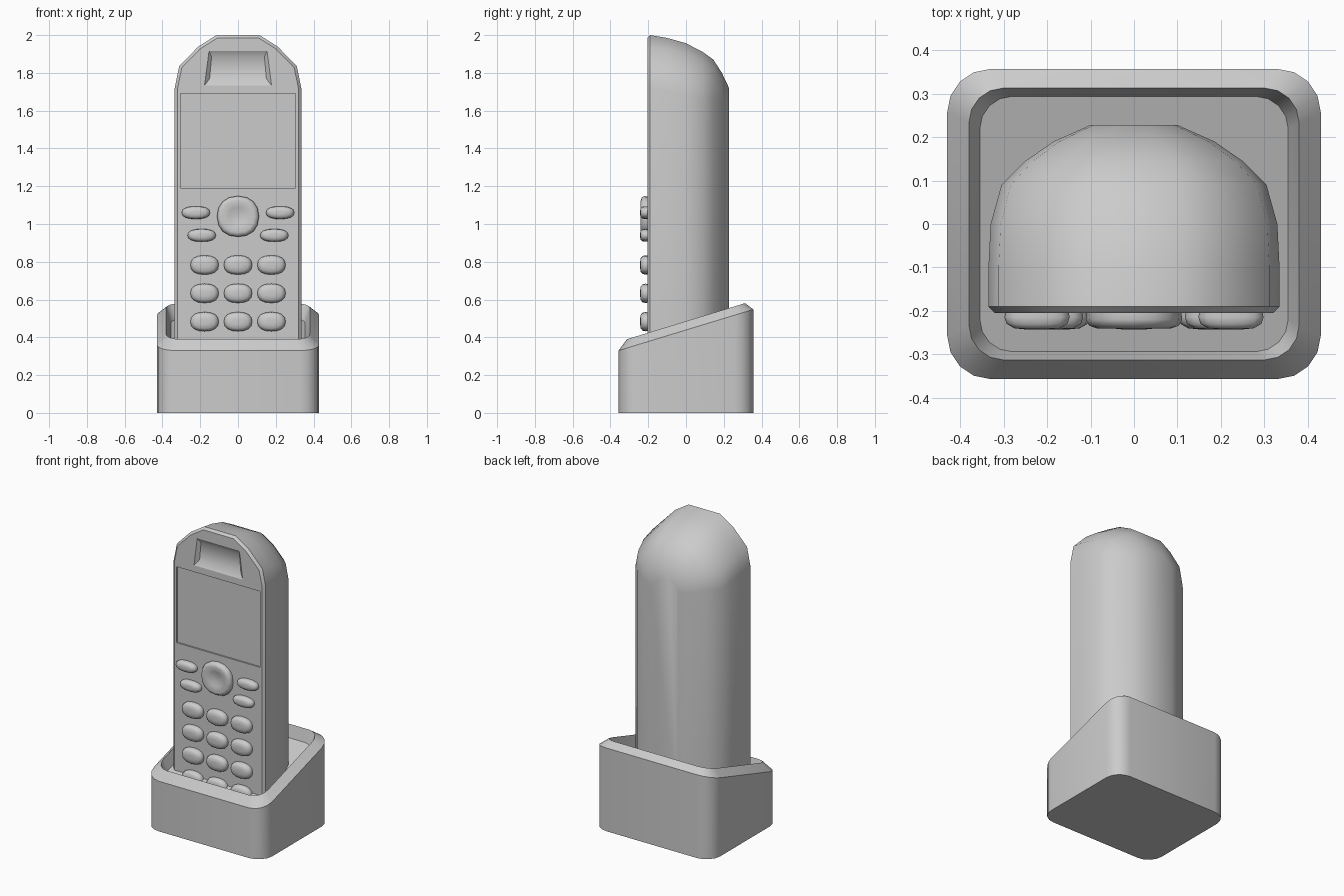
import bpy, bmesh, math
from mathutils import Vector

old = bpy.data.objects.get("Cube")
if old:
    bpy.data.objects.remove(old, do_unlink=True)

grey = bpy.data.materials.new("plain grey")
grey.use_nodes = True
grey.diffuse_color = (0.6, 0.6, 0.6, 1)
grey.node_tree.nodes["Principled BSDF"].inputs["Base Color"].default_value = (0.6, 0.6, 0.6, 1)


def loft(name, rings, angle=35):
    """Skin a closed solid through rings that have equal point counts."""
    bm = bmesh.new()
    loops = [[bm.verts.new(p) for p in ring] for ring in rings]
    for a, b in zip(loops, loops[1:]):
        for i in range(len(a)):
            j = (i + 1) % len(a)
            bm.faces.new((a[i], a[j], b[j], b[i]))
    bm.faces.new(loops[0])
    bm.faces.new(loops[-1])
    bmesh.ops.recalc_face_normals(bm, faces=bm.faces)
    mesh = bpy.data.meshes.new(name)
    bm.to_mesh(mesh)
    bm.free()
    mesh.materials.append(grey)
    ob = bpy.data.objects.new(name, mesh)
    bpy.context.collection.objects.link(ob)
    smooth(ob, angle)
    return ob


def smooth(ob, angle):
    bpy.ops.object.select_all(action='DESELECT')
    ob.select_set(True)
    bpy.context.view_layer.objects.active = ob
    bpy.ops.object.shade_smooth_by_angle(angle=math.radians(angle))


def carve(ob, cutter):
    """Cut a recess and discard the cutter."""
    mod = ob.modifiers.new("recess", 'BOOLEAN')
    mod.operation = 'DIFFERENCE'
    mod.solver = 'EXACT'
    mod.object = cutter
    bpy.context.view_layer.objects.active = ob
    bpy.ops.object.modifier_apply(modifier=mod.name)
    bpy.data.objects.remove(cutter, do_unlink=True)


# Handset: arched outlines stacked from the front to the rounded back
ARCH = [(1, 0), (0.93, 0.41), (0.63, 0.78), (0.34, 1)]
BASE = 0.25


def arch(y, w, top):
    rise = 0.28 * w / 0.335
    right = [(w, BASE)] + [(w * u, top - rise * (1 - v)) for u, v in ARCH]
    points = right + [(-x, z) for x, z in reversed(right)]
    return [(x, y, z) for x, z in points]


SECTIONS = [(-0.205, 0.32, 1.985), (-0.19, 0.335, 2.0), (-0.1, 0.335, 1.985),
            (0, 0.33, 1.957), (0.09, 0.305, 1.91), (0.145, 0.25, 1.87),
            (0.19, 0.185, 1.8), (0.228, 0.1, 1.72)]
handset = loft("handset_body", [arch(*s) for s in SECTIONS])


# Shallow screen recess and tapered earpiece dent
def panel(y, low, high, z0, z1):
    return [(-low, y, z0), (low, y, z0), (high, y, z1), (-high, y, z1)]


carve(handset, loft("screen_cutter", [panel(-0.25, 0.305, 0.305, 1.19, 1.69),
                                      panel(-0.195, 0.305, 0.305, 1.19, 1.69)]))
carve(handset, loft("earpiece_cutter", [panel(-0.207, 0.18, 0.155, 1.73, 1.92),
                                        panel(-0.185, 0.15, 0.14, 1.77, 1.885)]))
smooth(handset, 35)

# Buttons: rounded pads standing out of the front
PAD = [(0.95, -0.195), (1, -0.215), (0.93, -0.23), (0.7, -0.24), (0.3, -0.243)]
DISH = [(0.97, -0.195), (1, -0.22), (0.93, -0.234), (0.78, -0.24), (0.45, -0.23), (0.15, -0.223)]


def button(name, x, z, rx, rz, profile=PAD, power=0.85, sides=16):
    def ring(scale, y):
        pts = []
        for i in range(sides):
            t = 2 * math.pi * i / sides
            c, s = math.cos(t), math.sin(t)
            pts.append((x + rx * scale * math.copysign(abs(c) ** power, c), y,
                        z + rz * scale * math.copysign(abs(s) ** power, s)))
        return pts
    return loft(name, [ring(*p) for p in profile], 75)


for row in range(4):
    for col in (-1, 0, 1):
        button(f"number_key_{row}_{col + 1}", col * 0.177, 0.783 - row * 0.15, 0.075, 0.051)
for side, label in ((1, "left"), (-1, "right")):
    button(f"{label}_soft_key", side * 0.223, 1.06, 0.075, 0.034)
    button(f"{label}_call_key", side * 0.192, 0.94, 0.075, 0.034)
button("navigation_pad", 0, 1.04, 0.111, 0.108, DISH, 0.9)


# Charging cradle: rounded box with a sloped rim and a sloped well
def rounded(hx, hy, r, z_front, slope, steps=4):
    pts = []
    for quarter, (sx, sy) in enumerate(((1, 1), (-1, 1), (-1, -1), (1, -1))):
        for i in range(steps + 1):
            t = math.pi / 2 * (quarter + i / steps)
            x = sx * (hx - r) + r * math.cos(t)
            y = sy * (hy - r) + r * math.sin(t)
            pts.append((x, y, z_front + slope * (y + hy)))
    return pts


cradle = loft("charging_cradle", [
    rounded(0.43, 0.357, 0.1, 0, 0),
    rounded(0.43, 0.357, 0.1, 0.33, 0.305),
    rounded(0.38, 0.313, 0.08, 0.39, 0.305),
    rounded(0.355, 0.294, 0.075, 0.32, 0.305)])
